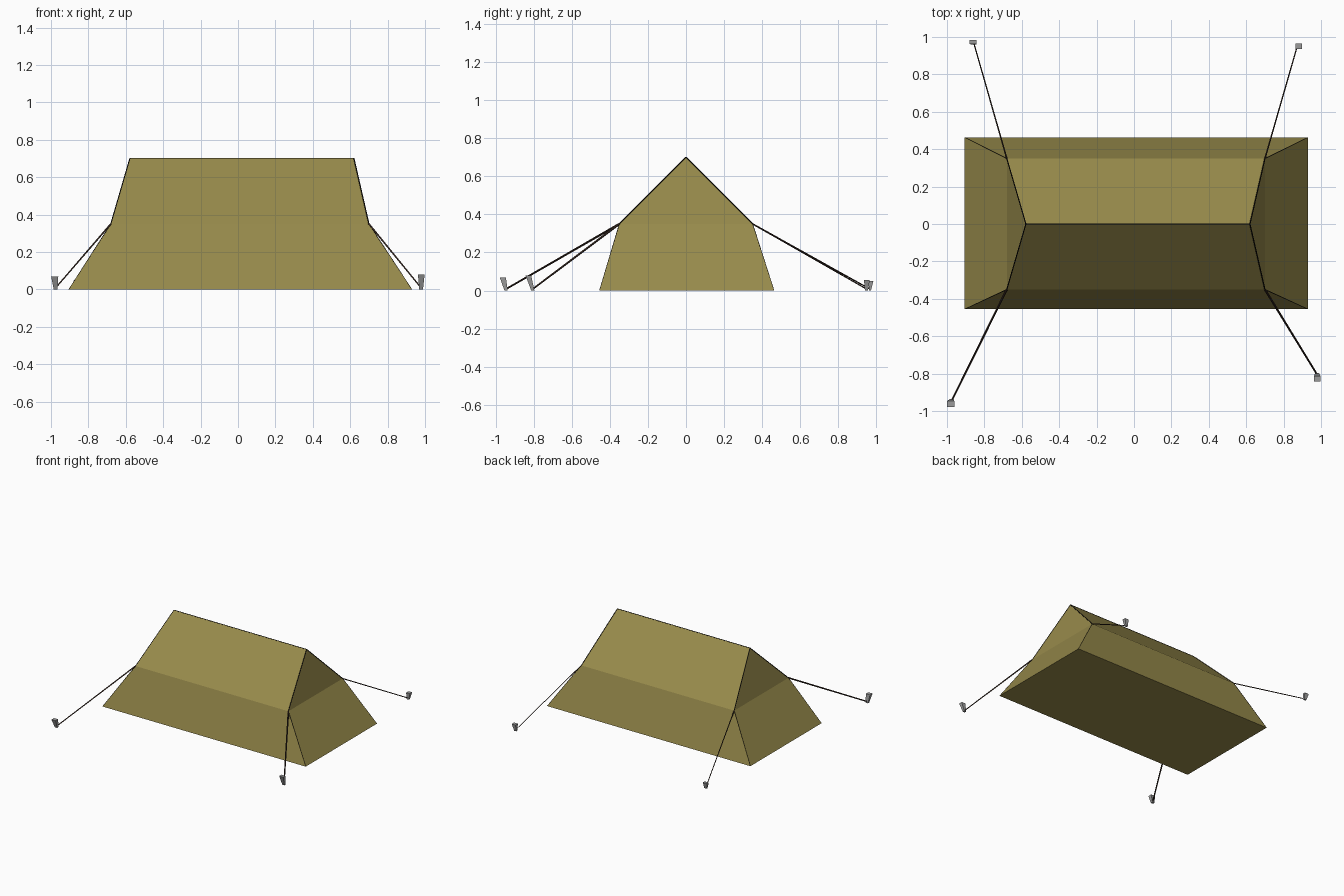
import bpy, bmesh
from mathutils import Vector

if "Cube" in bpy.data.objects:
    bpy.data.objects.remove(bpy.data.objects["Cube"])


def material(name, color):
    m = bpy.data.materials.new(name)
    m.diffuse_color = (*color, 1)
    m.use_nodes = True
    m.node_tree.nodes["Principled BSDF"].inputs["Base Color"].default_value = m.diffuse_color
    return m


CANVAS = material("olive canvas", (0.31, 0.255, 0.070))
SEAM = material("black seam", (0.006, 0.005, 0.004))
ROPE = material("dark brown rope", (0.035, 0.02, 0.014))
METAL = material("grey metal", (0.33, 0.33, 0.33))


def finish(name, bm, mat):
    bmesh.ops.recalc_face_normals(bm, faces=bm.faces)
    me = bpy.data.meshes.new(name)
    bm.to_mesh(me)
    bm.free()
    me.materials.append(mat)
    ob = bpy.data.objects.new(name, me)
    bpy.context.collection.objects.link(ob)
    return ob


def add_rod(bm, a, b, r0, r1, sides=4):
    """Tapered rod from a to b."""
    a, b = Vector(a), Vector(b)
    d = b - a
    ret = bmesh.ops.create_cone(bm, cap_ends=True, segments=sides,
                                radius1=r0, radius2=r1, depth=d.length)
    rot = d.to_track_quat('Z', 'Y')
    for v in ret["verts"]:
        v.co = rot @ v.co + (a + b) / 2


def ring(x0, x1, y0, y1, z):
    return [(x0, y0, z), (x1, y0, z), (x1, y1, z), (x0, y1, z)]


# Tent body: floor ring, eaves ring and ridge
floor = ring(-0.905, 0.93, -0.455, 0.463, 0)
eaves = ring(-0.68, 0.70, -0.35, 0.35, 0.35)
ridge = [(-0.578, 0, 0.70), (0.62, 0, 0.70)]
bm = bmesh.new()
f = [bm.verts.new(p) for p in floor]
e = [bm.verts.new(p) for p in eaves]
r = [bm.verts.new(p) for p in ridge]
bm.faces.new(f)
for i in range(4):
    j = (i + 1) % 4
    bm.faces.new((f[i], f[j], e[j], e[i]))
bm.faces.new((e[0], e[1], r[1], r[0]))
bm.faces.new((e[2], e[3], r[0], r[1]))
bm.faces.new((e[1], e[2], r[1]))
bm.faces.new((e[3], e[0], r[0]))
finish("tent_canvas", bm, CANVAS)

# Thin dark poles along the ridge and the corner edges
bm = bmesh.new()
add_rod(bm, ridge[0], ridge[1], 0.003, 0.003)
for i in range(4):
    top = ridge[0] if i in (0, 3) else ridge[1]
    add_rod(bm, eaves[i], top, 0.003, 0.003)
    add_rod(bm, floor[i], eaves[i], 0.001, 0.002)
finish("frame_poles", bm, SEAM)

# Guy ropes and leaning stakes: rope radius, stake foot, stake head, half widths
guys = {
    "front_left": (0.006, (-0.975, -0.945, 0), (-0.980, -0.962, 0.068), 0.019, 0.016),
    "front_right": (0.006, (0.979, -0.805, 0), (0.980, -0.828, 0.080), 0.018, 0.015),
    "back_right": (0.004, (0.872, 0.948, 0), (0.880, 0.950, 0.055), 0.017, 0.015),
    "back_left": (0.004, (-0.856, 0.966, 0), (-0.860, 0.973, 0.050), 0.019, 0.011),
}
for corner, (side, (rad, foot, head, hx, hy)) in zip(eaves, guys.items()):
    bm = bmesh.new()
    add_rod(bm, corner, (foot[0], foot[1], 0.008), rad, rad * 0.8)
    finish(side + "_rope", bm, ROPE)

    bm = bmesh.new()
    for v in bmesh.ops.create_cube(bm, size=2)["verts"]:
        c, s = (head, 1.0) if v.co.z > 0 else (foot, 0.55)
        v.co = (c[0] + v.co.x * hx * s, c[1] + v.co.y * hy * s, c[2])
    finish(side + "_stake", bm, METAL)
